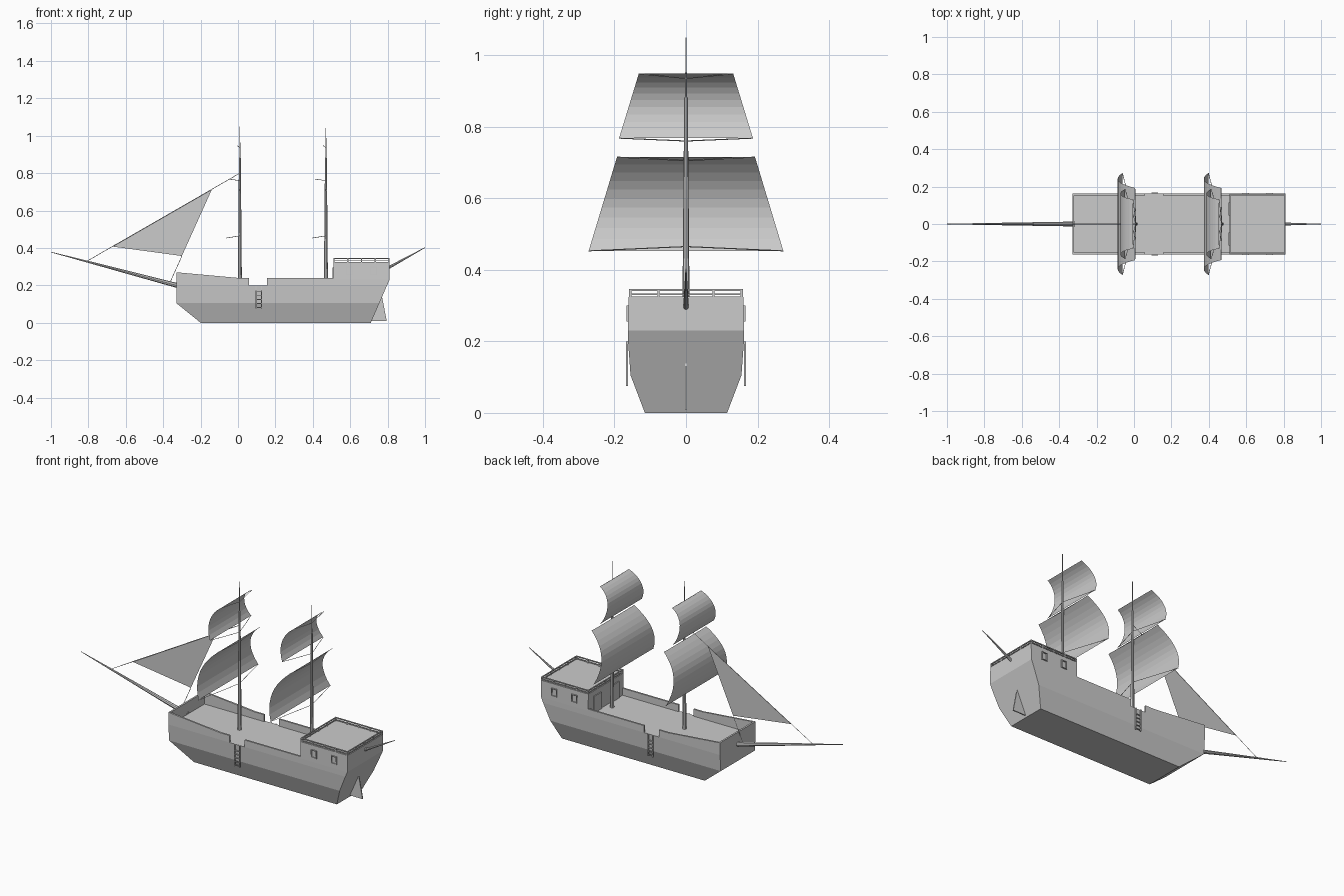
import bpy, bmesh
from mathutils import Vector

if "Cube" in bpy.data.objects:
    bpy.data.objects.remove(bpy.data.objects["Cube"])


def make(name, verts, faces):
    me = bpy.data.meshes.new(name)
    me.from_pydata([tuple(v) for v in verts], [], faces)
    bm = bmesh.new()
    bm.from_mesh(me)
    bmesh.ops.recalc_face_normals(bm, faces=bm.faces)
    bm.to_mesh(me)
    bm.free()
    ob = bpy.data.objects.new(name, me)
    bpy.context.collection.objects.link(ob)
    return ob


def box(name, lo, hi):
    v = [(x, y, z) for x in (lo[0], hi[0]) for y in (lo[1], hi[1]) for z in (lo[2], hi[2])]
    return make(name, v, [(0, 1, 3, 2), (4, 6, 7, 5), (0, 4, 5, 1), (2, 3, 7, 6), (0, 2, 6, 4), (1, 5, 7, 3)])


def loft(name, levels):
    # stacked rectangles: (z, x min, x max, half width)
    v, f = [], []
    for z, a, b, w in levels:
        v += [(a, -w, z), (b, -w, z), (b, w, z), (a, w, z)]
    for i in range(len(levels) - 1):
        for j in range(4):
            k = (j + 1) % 4
            f.append((4 * i + j, 4 * i + k, 4 * i + 4 + k, 4 * i + 4 + j))
    n = len(v)
    f += [(3, 2, 1, 0), (n - 4, n - 3, n - 2, n - 1)]
    return make(name, v, f)


def plate(name, profile, y0, y1):
    # x-z outline given thickness along y
    n = len(profile)
    v = [(x, y0, z) for x, z in profile] + [(x, y1, z) for x, z in profile]
    f = [tuple(range(n)), tuple(range(2 * n - 1, n - 1, -1))]
    f += [(i, (i + 1) % n, n + (i + 1) % n, n + i) for i in range(n)]
    return make(name, v, f)


def spar(name, pts, radii, sides=8):
    # tapered round pole through the points
    d = (Vector(pts[-1]) - Vector(pts[0])).normalized()
    rot = d.to_track_quat('Z', 'Y')
    v, f = [], []
    import math
    for p, r in zip(pts, radii):
        for i in range(sides):
            a = 2 * math.pi * i / sides
            v.append(Vector(p) + rot @ Vector((r * math.cos(a), r * math.sin(a), 0)))
    for s in range(len(pts) - 1):
        for i in range(sides):
            k = (i + 1) % sides
            f.append((s * sides + i, s * sides + k, s * sides + sides + k, s * sides + sides + i))
    n = len(v)
    f += [tuple(range(sides - 1, -1, -1)), tuple(range(n - sides, n))]
    return make(name, v, f)


def rope(name, a, b):
    return spar(name, [a, b], [0.0015, 0.0015], 4)


def sail(name, x, ctrl, w_top, w_bot, n=10):
    # cubic curve profile swept across, widening towards the foot
    v = []
    for i in range(n + 1):
        t = i / n
        c = [(1 - t) ** 3, 3 * t * (1 - t) ** 2, 3 * t * t * (1 - t), t ** 3]
        px = x + sum(k * p[0] for k, p in zip(c, ctrl))
        pz = sum(k * p[1] for k, p in zip(c, ctrl))
        s = (ctrl[0][1] - pz) / (ctrl[0][1] - ctrl[-1][1])
        w = w_top + (w_bot - w_top) * s
        v += [(px, -w, pz), (px, w, pz)]
    make(name, v, [(2 * i, 2 * i + 1, 2 * i + 3, 2 * i + 2) for i in range(n)])


# hull and raised stern cabin
W = 0.162
loft("hull", [(0, -0.20, 0.71, 0.115), (0.105, -0.33, 0.756, 0.155), (0.20, -0.33, 0.797, W)])
loft("stern_cabin", [(0.20, 0.51, 0.797, W), (0.23, 0.51, 0.81, W), (0.325, 0.51, 0.81, 0.16)])

# bulwarks with a boarding gap on each side
box("bow_bulwark", (-0.33, -W, 0.20), (-0.32, W, 0.27))
for s, side in ((-1, "front"), (1, "back")):
    y0, y1 = s * W, s * (W - 0.01)
    plate("fore_bulwark_" + side, [(-0.33, 0.2), (0.06, 0.2), (0.06, 0.24), (0, 0.24), (-0.33, 0.27)], y0, y1)
    plate("waist_bulwark_" + side, [(0.155, 0.2), (0.51, 0.2), (0.51, 0.24), (0.155, 0.24)], y0, y1)

    # boarding ladder
    ya, yb = sorted((s * 0.162, s * 0.168))
    for x in (0.093, 0.123):
        box("ladder_rail_" + side, (x, ya, 0.075), (x + 0.005, yb, 0.20))
    for i in range(5):
        z = 0.08 + 0.021 * i
        box("ladder_rung_" + side, (0.097, ya, z), (0.124, yb, z + 0.004))

    # cabin side windows as frames
    ya, yb = sorted((s * 0.158, s * 0.167))
    for x in (0.58, 0.708):
        for dx in (0, 0.031):
            box("window_frame_" + side, (x + dx, ya, 0.255), (x + dx + 0.004, yb, 0.30))
        for z in (0.255, 0.296):
            box("window_frame_" + side, (x, ya, z), (x + 0.035, yb, z + 0.004))

    # side rails of the stern deck
    ya, yb = sorted((s * 0.153, s * 0.16))
    for z in (0.329, 0.341):
        box("stern_rail_" + side, (0.51, ya, z), (0.81, yb, z + 0.005))
    for i in range(5):
        x = 0.51 + 0.0735 * i
        box("stern_rail_post_" + side, (x, ya, 0.324), (x + 0.006, yb, 0.343))

# cross rails of the stern deck
for x in (0.51, 0.804):
    for z in (0.329, 0.341):
        box("cross_rail", (x, -0.16, z), (x + 0.006, 0.16, z + 0.005))
    for y in (-0.077, 0, 0.077):
        box("cross_rail_post", (x, y - 0.003, 0.324), (x + 0.006, y + 0.003, 0.343))

# cabin doors
for y in (-0.08, 0.08):
    box("cabin_door", (0.505, y - 0.035, 0.20), (0.512, y + 0.035, 0.295))

# rudder
plate("rudder", [(0.71, 0.01), (0.795, 0.01), (0.77, 0.14)], -0.003, 0.003)

# masts with square sails and their ropes
for x, top, tag in ((0.01, 1.05, "fore"), (0.47, 1.04, "main")):
    spar(tag + "_mast", [(x, 0, 0.19), (x, 0, 0.88), (x, 0, 0.885), (x, 0, top)], [0.011, 0.005, 0.0025, 0.0015])
    sail(tag + "_lower_sail", x, [(-0.005, 0.715), (-0.09, 0.645), (-0.125, 0.565), (-0.072, 0.453)], 0.193, 0.272)
    sail(tag + "_upper_sail", x, [(-0.015, 0.948), (-0.08, 0.915), (-0.105, 0.845), (-0.058, 0.768)], 0.132, 0.187)
    for dx, y, z, zm in ((-0.005, 0.193, 0.715, 0.705), (-0.072, 0.272, 0.453, 0.465),
                         (-0.015, 0.132, 0.948, 0.935), (-0.058, 0.187, 0.768, 0.76)):
        for s in (-1, 1):
            rope(tag + "_sail_rope", (x + dx, s * y, z), (x, 0, zm))

# bowsprit and stern boom
spar("bowsprit", [(-0.32, 0, 0.198), (-0.81, 0, 0.328), (-1, 0, 0.378)], [0.013, 0.005, 0.0015])
spar("stern_boom", [(0.80, 0, 0.292), (1.0, 0, 0.402)], [0.008, 0.0015])

# triangular headsail with stay and sheet
make("headsail", [(-0.14, 0, 0.712), (-0.675, 0, 0.408), (-0.30, 0, 0.357)], [(0, 1, 2)])
rope("fore_stay", (0.01, 0, 0.80), (-0.81, 0, 0.328))
rope("headsail_sheet", (-0.30, 0, 0.357), (-0.365, 0, 0.212))
